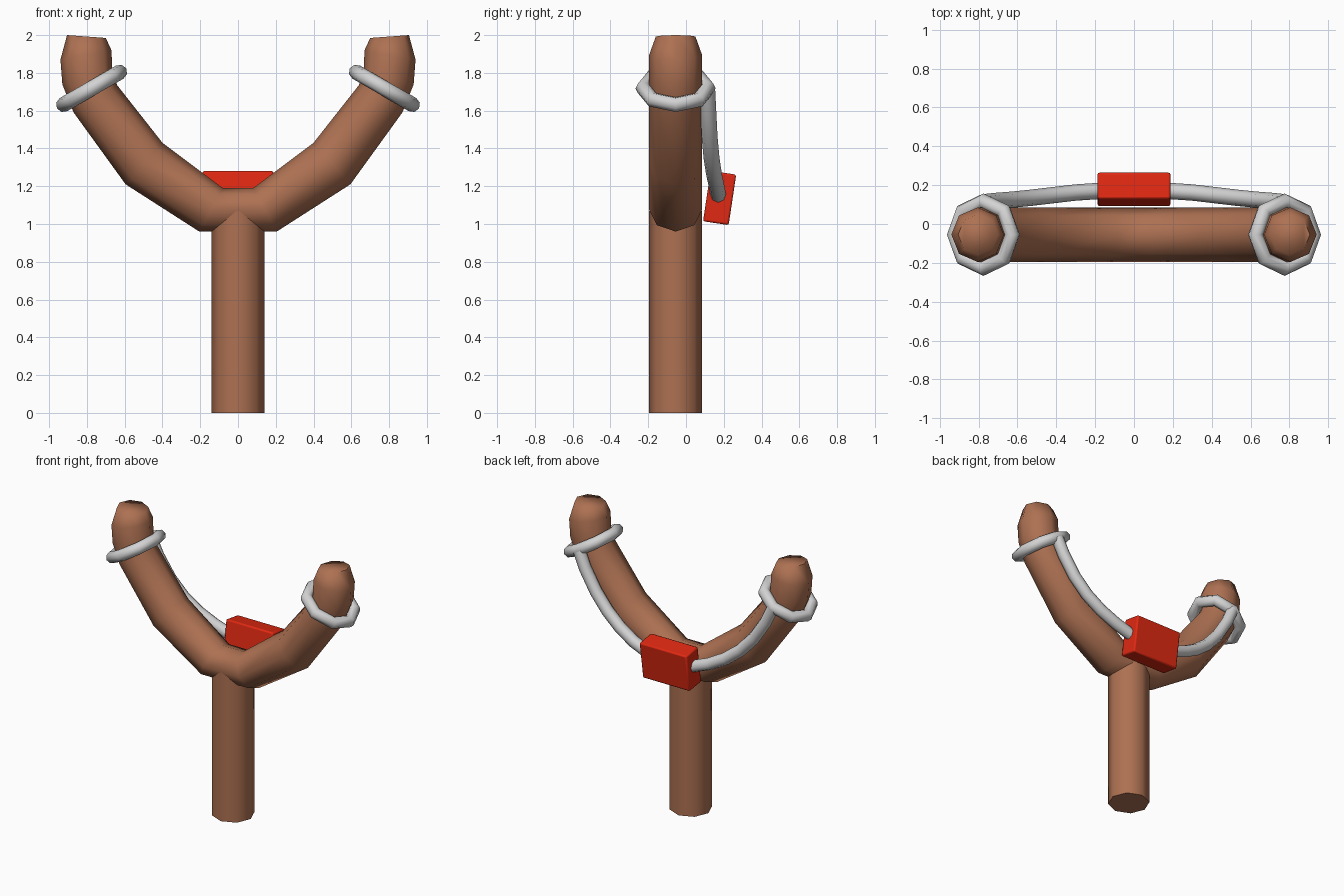
import bpy, bmesh, math
from mathutils import Vector

if "Cube" in bpy.data.objects:
    bpy.data.objects.remove(bpy.data.objects["Cube"])

AXIS_Y = -0.055


def material(name, rgb):
    m = bpy.data.materials.new(name)
    m.diffuse_color = (*rgb, 1)
    m.use_nodes = True
    m.node_tree.nodes["Principled BSDF"].inputs["Base Color"].default_value = m.diffuse_color
    return m


WOOD = material("brown wood", (0.42, 0.165, 0.085))
RUBBER = material("light grey rubber", (0.65, 0.65, 0.65))
RED = material("red leather", (0.75, 0.022, 0.006))


def smooth(obj, angle):
    bpy.ops.object.select_all(action='DESELECT')
    obj.select_set(True)
    bpy.context.view_layer.objects.active = obj
    bpy.ops.object.shade_smooth_by_angle(angle=math.radians(angle))


def loft(name, rings, mat, angle=60):
    """Skin a tube over rings given as (centre, half vector u, half vector v)."""
    n = 8
    bm = bmesh.new()
    loops = []
    for c, u, v in rings:
        loops.append([bm.verts.new(c + u * math.cos(math.tau * i / n) + v * math.sin(math.tau * i / n))
                      for i in range(n)])
    for a, b in zip(loops, loops[1:]):
        for i in range(n):
            bm.faces.new((a[i], a[(i + 1) % n], b[(i + 1) % n], b[i]))
    bm.faces.new(loops[0])
    bm.faces.new(loops[-1])
    bmesh.ops.recalc_face_normals(bm, faces=bm.faces)
    me = bpy.data.meshes.new(name)
    bm.to_mesh(me)
    bm.free()
    obj = bpy.data.objects.new(name, me)
    bpy.context.collection.objects.link(obj)
    me.materials.append(mat)
    smooth(obj, angle)
    return obj


# handle
loft("handle", [(Vector((0, AXIS_Y, z)), Vector((0.14, 0, 0)), Vector((0, 0.14, 0)))
                for z in (0, 1.07)], WOOD)

# forked arms: one tube, each ring set by its inner and outer outline point
outline = [((0.08, 1.19), (0.205, 0.96), 0.14),
           ((0.40, 1.43), (0.595, 1.21), 0.14),
           ((0.64, 1.735), (0.87, 1.59), 0.14),
           ((0.665, 1.81), (0.93, 1.74), 0.14),
           ((0.67, 1.92), (0.94, 1.87), 0.14),
           ((0.70, 1.985), (0.905, 2.0), 0.105)]


def arm_ring(inner, outer, ry, s):
    a = Vector((s * inner[0], AXIS_Y, inner[1]))
    b = Vector((s * outer[0], AXIS_Y, outer[1]))
    # keep the same winding on both sides of the fork
    return (a + b) / 2, (a - b) / 2, Vector((0, ry, 0))


rings = [arm_ring(*o, -1) for o in reversed(outline)] + [arm_ring(*o, 1) for o in outline]
loft("forked_arms", rings, WOOD, 75)

# rubber path from tie ring to pouch
path = [(0.775, 0.112, 1.72), (0.72, 0.118, 1.60), (0.63, 0.125, 1.46),
        (0.53, 0.135, 1.35), (0.42, 0.148, 1.265), (0.30, 0.162, 1.20), (0.15, 0.172, 1.145)]

for s, side in ((-1, "left"), (1, "right")):
    # tie ring around the arm
    bpy.ops.mesh.primitive_torus_add(major_segments=8, minor_segments=8,
                                     major_radius=0.172, minor_radius=0.04,
                                     location=(s * 0.775, AXIS_Y, 1.718),
                                     rotation=(0, s * math.radians(30), 0))
    tie = bpy.context.object
    tie.name = side + "_tie_ring"
    tie.data.materials.append(RUBBER)
    smooth(tie, 60)

    # rubber band
    pts = [Vector((s * x, y, z)) for x, y, z in path]
    rings = []
    for i, p in enumerate(pts):
        t = (pts[min(i + 1, len(pts) - 1)] - pts[max(i - 1, 0)]).normalized()
        u = t.cross(Vector((0, 1, 0))).normalized()
        rings.append((p, u * 0.042, u.cross(t) * 0.042))
    loft(side + "_band", rings, RUBBER)

# pouch
bpy.ops.mesh.primitive_cube_add(size=1, location=(0, 0.178, 1.138),
                                rotation=(math.radians(-8.5), 0, 0))
pouch = bpy.context.object
pouch.name = "pouch"
pouch.scale = (0.375, 0.137, 0.27)
bpy.ops.object.transform_apply(location=False, rotation=False, scale=True)
bevel = pouch.modifiers.new("soft_edges", 'BEVEL')
bevel.width = 0.01
bevel.segments = 2
pouch.data.materials.append(RED)
smooth(pouch, 30)
